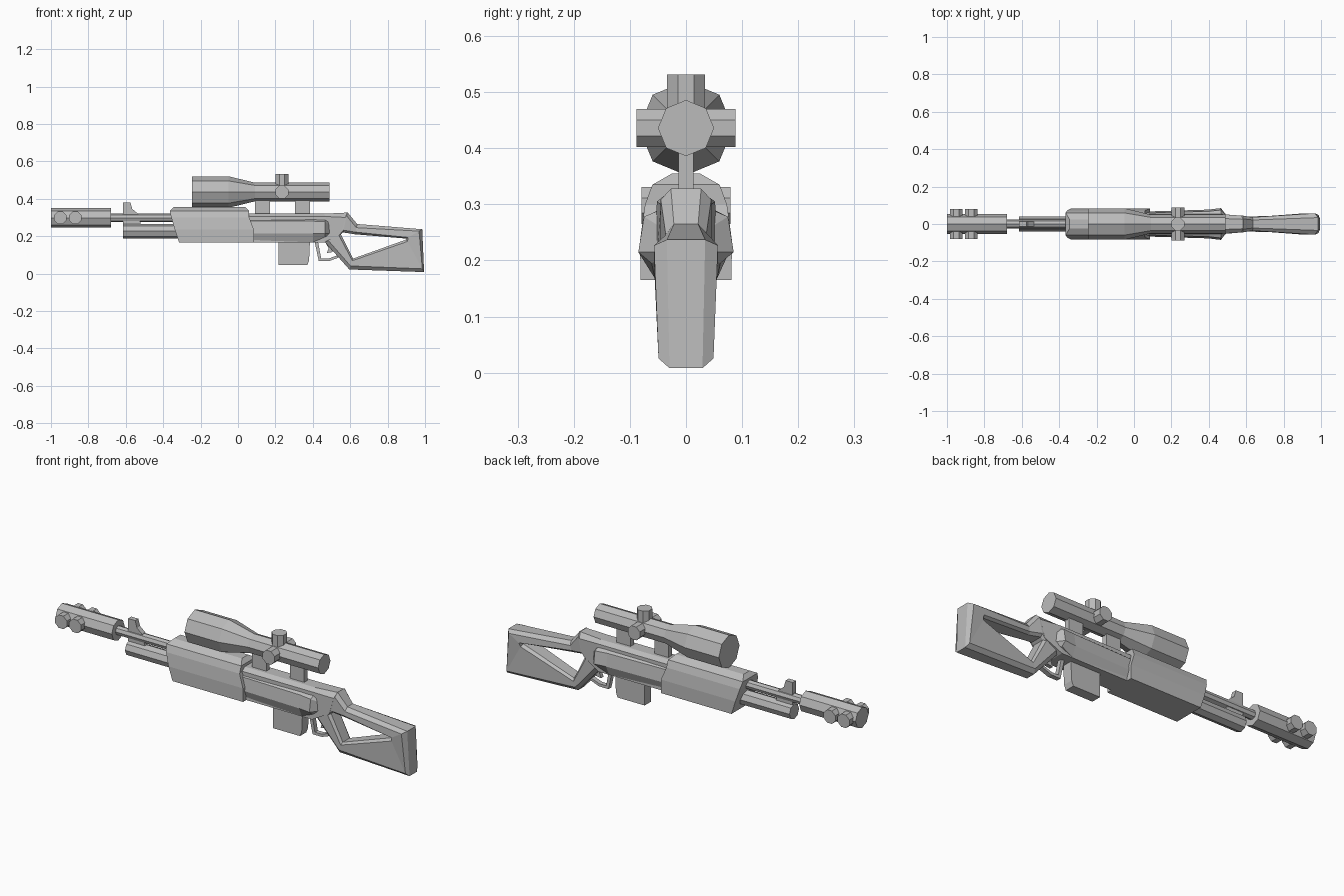
import bpy, bmesh
from math import sin, cos, pi
from mathutils import Vector

cube = bpy.data.objects.get("Cube")
if cube:
    bpy.data.objects.remove(cube, do_unlink=True)

grey = bpy.data.materials.new("plain grey")
grey.use_nodes = True
GREY = (0.5, 0.5, 0.5, 1)
grey.diffuse_color = GREY
grey.node_tree.nodes["Principled BSDF"].inputs["Base Color"].default_value = GREY


def finish(name, bm):
    bmesh.ops.remove_doubles(bm, verts=bm.verts, dist=0.0001)
    bmesh.ops.recalc_face_normals(bm, faces=bm.faces)
    mesh = bpy.data.meshes.new(name)
    bm.to_mesh(mesh)
    bm.free()
    mesh.materials.append(grey)
    ob = bpy.data.objects.new(name, mesh)
    bpy.context.collection.objects.link(ob)
    return ob


def bridge(bm, a, b):
    n = len(a)
    for i in range(n):
        bm.faces.new((a[i], a[(i + 1) % n], b[(i + 1) % n], b[i]))


def tube(name, centre, axis, profile, turn=0.0, sides=8):
    """Faceted solid: profile holds (distance along axis, radius)."""
    bm = bmesh.new()
    rings = []
    for d, r in profile:
        ring = []
        for i in range(sides):
            a = 2 * pi * i / sides + turn
            p = [r * cos(a), r * sin(a)]
            p.insert("xyz".index(axis), d)
            ring.append(bm.verts.new(Vector(centre) + Vector(p)))
        rings.append(ring)
    for a, b in zip(rings, rings[1:]):
        bridge(bm, a, b)
    bm.faces.new(rings[0])
    bm.faces.new(rings[-1])
    return finish(name, bm)


def prism(name, outline, half):
    """Side outline in x, z given a thickness in y."""
    bm = bmesh.new()
    a, b = [[bm.verts.new((x, y, z)) for x, z in outline] for y in (-half, half)]
    bridge(bm, a, b)
    bm.faces.new(a)
    bm.faces.new(b)
    return finish(name, bm)


def shell(name, stations):
    """Mirrored loft: each station is a half section of (x, y, z), top to bottom."""
    bm = bmesh.new()
    rings = []
    for st in stations:
        left = [bm.verts.new(p) for p in st]
        right = [bm.verts.new((x, -y, z)) for x, y, z in st]
        rings.append(left + right[::-1])
    for a, b in zip(rings, rings[1:]):
        bridge(bm, a, b)
    for ring in (rings[0], rings[-1]):
        n = len(ring)
        for i in range(n // 2 - 1):
            bm.faces.new((ring[i], ring[i + 1], ring[n - 2 - i], ring[n - 1 - i]))
    return finish(name, bm)


# Muzzle, barrel and gas tube
FLAT = pi / 8
tube("muzzle_tube", (0, 0, 0.298), "x", [(-1, 0.053), (-0.68, 0.053)])
for i, x in enumerate((-0.95, -0.87)):
    tube(f"muzzle_stud_{i + 1}", (x, 0, 0.298), "y", [(-0.079, 0.036), (0.079, 0.036)], FLAT)
tube("barrel", (0, 0, 0.298), "x", [(-0.7, 0.023), (-0.3, 0.023)])
tube("gas_tube", (0, 0, 0.227), "x", [(-0.615, 0.039), (-0.3, 0.039)])

# Front sight
prism("front_sight", [(-0.615, 0.38), (-0.575, 0.38), (-0.565, 0.345), (-0.535, 0.32),
                      (-0.52, 0.265), (-0.615, 0.265)], 0.013)

# Handguard: slanted nose, stepped rear
guard = [(0.025, 0.355), (0.06, 0.335), (0.073, 0.3), (0.082, 0.235), (0.081, 0.165)]
nose = (-0.345, -0.365, -0.357, -0.338, -0.315)
tail = (0.04, 0.06, 0.06, 0.085, 0.085)
shell("handguard", [[(x, y, z) for x, (y, z) in zip(xs, guard)] for xs in (nose, tail)])

# Receiver body and flared side panels
shell("receiver", [
    [(0.03, 0.03, 0.32), (0.03, 0.052, 0.305), (0.03, 0.055, 0.165)],
    [(0.46, 0.03, 0.32), (0.47, 0.052, 0.305), (0.46, 0.055, 0.165)],
    [(0.585, 0.025, 0.326), (0.575, 0.045, 0.3), (0.55, 0.045, 0.215)]])


def panel(x, w, top, bottom):
    return [(x, 0.04, top), (x, w * 0.88, top - 0.015), (x, w, 0.215), (x, w * 0.72, bottom)]


shell("receiver_panel", [panel(0.04, 0.066, 0.295, 0.165), panel(0.4, 0.077, 0.295, 0.168),
                         panel(0.465, 0.085, 0.293, 0.195), panel(0.49, 0.052, 0.275, 0.208)])

# Open stock: a closed frame of sections running from outer edge to inner edge
frame = [((0.585, 0.328), (0.562, 0.22), 0.045), ((0.637, 0.265), (0.625, 0.21), 0.036),
         ((0.985, 0.237), (0.9, 0.187), 0.057), ((0.995, 0.008), (0.9, 0.182), 0.049),
         ((0.595, 0.022), (0.615, 0.08), 0.04), ((0.465, 0.168), (0.55, 0.21), 0.043)]
bm = bmesh.new()
sections = []
for outer, inner, w in frame:
    o, i = Vector(outer), Vector(inner)
    step = (i - o).normalized()
    pts = [(o, 0.6), (o + step * 0.02, 1), (i - step * 0.012, 1), (i, 0.7)]
    half = [(p.x, k * w, p.y) for p, k in pts]
    ring = half + [(x, -y, z) for x, y, z in reversed(half)]
    sections.append([bm.verts.new(p) for p in ring])
for k, ring in enumerate(sections):
    bridge(bm, ring, sections[(k + 1) % len(sections)])
finish("stock", bm)

# Magazine, trigger and trigger guard
prism("magazine", [(0.217, 0.18), (0.217, 0.045), (0.37, 0.045), (0.38, 0.07), (0.385, 0.18)], 0.026)
prism("trigger", [(0.465, 0.17), (0.5, 0.17), (0.505, 0.115), (0.475, 0.11), (0.485, 0.135)], 0.01)
prism("trigger_guard", [(0.41, 0.17), (0.432, 0.066), (0.485, 0.066), (0.55, 0.09), (0.54, 0.1),
                        (0.483, 0.08), (0.445, 0.08), (0.428, 0.17)], 0.012)

# Scope with adjustment knobs and mounts
tube("scope", (0, 0, 0.436), "x", [(-0.245, 0.084), (-0.05, 0.084), (0.09, 0.05), (0.49, 0.05)])
tube("scope_top_knob", (0.235, 0, 0.436), "z", [(0, 0.037), (0.095, 0.037)], FLAT)
tube("scope_side_knobs", (0.235, 0, 0.436), "y", [(-0.088, 0.037), (0.088, 0.037)], FLAT)
for i, x in enumerate((0.09, 0.305)):
    prism(f"scope_mount_{i + 1}", [(x, 0.31), (x + 0.08, 0.31), (x + 0.08, 0.41), (x, 0.41)], 0.0135)
